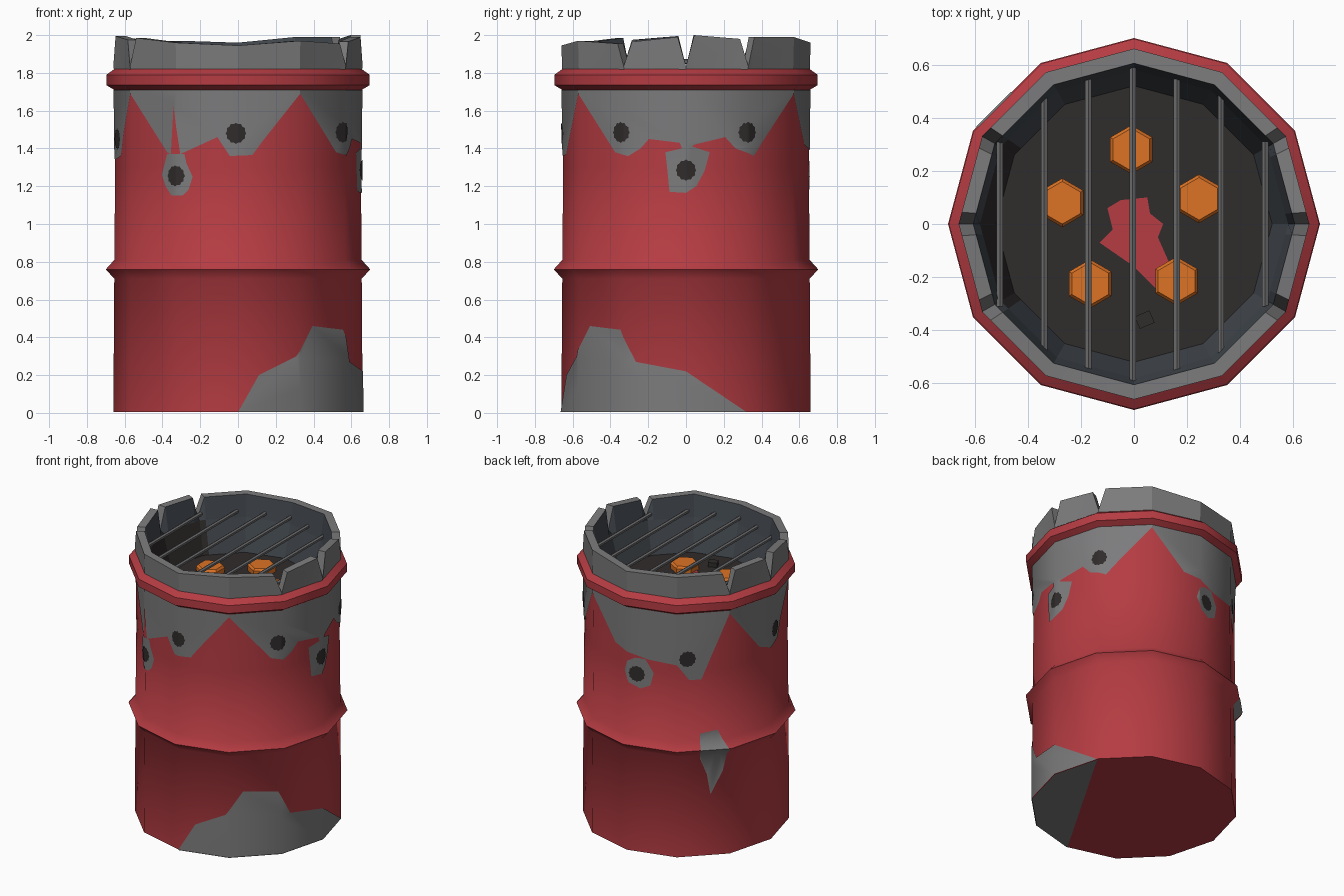
import bpy, bmesh, math
from mathutils import Vector

if "Cube" in bpy.data.objects:
    bpy.data.objects.remove(bpy.data.objects["Cube"])


def material(name, r, g, b):
    m = bpy.data.materials.new(name)
    m.diffuse_color = (r, g, b, 1)
    m.use_nodes = True
    m.node_tree.nodes["Principled BSDF"].inputs["Base Color"].default_value = m.diffuse_color
    return m


RED = material("red paint", 0.46, 0.045, 0.055)
STEEL = material("bare steel", 0.2, 0.2, 0.205)
SLATE = material("inner steel", 0.055, 0.065, 0.077)
SOOT = material("soot", 0.03, 0.025, 0.025)
EMBER = material("ember orange", 0.72, 0.17, 0.018)
BARS = material("grill steel", 0.15, 0.15, 0.155)

# drum outline: (height, radius)
PROFILE = [(0.004, 0.66), (0.71, 0.655), (0.76, 0.70), (0.81, 0.655),
           (1.3, 0.65), (1.71, 0.655), (1.735, 0.697), (1.79, 0.697), (1.82, 0.655)]


def radius(z):
    for (z0, r0), (z1, r1) in zip(PROFILE, PROFILE[1:]):
        if z <= z1:
            return r0 + (r1 - r0) * max(0, z - z0) / (z1 - z0)
    return PROFILE[-1][1]


def on_side(phi, z, r):
    """Point on a twelve-sided drum; phi in degrees from the front towards +x."""
    k = math.floor(phi / 30 + 1e-6)
    t = phi / 30 - k
    a, b = (Vector((r * math.sin(math.radians(30 * j)), -r * math.cos(math.radians(30 * j)), z))
            for j in (k, k + 1))
    return a.lerp(b, t)


def finish(bm, name, mats, smooth=None):
    me = bpy.data.meshes.new(name)
    bm.to_mesh(me)
    bm.free()
    ob = bpy.data.objects.new(name, me)
    bpy.context.collection.objects.link(ob)
    for m in mats:
        me.materials.append(m)
    if smooth:
        bpy.ops.object.select_all(action='DESELECT')
        ob.select_set(True)
        bpy.context.view_layer.objects.active = ob
        bpy.ops.object.shade_smooth_by_angle(angle=math.radians(smooth))
    return ob


def loft(rings, cap_start=False, cap_end=False):
    bm = bmesh.new()
    vs = [[bm.verts.new(p) for p in ring] for ring in rings]
    n = len(vs[0])
    for a, b in zip(vs, vs[1:]):
        for i in range(n):
            j = (i + 1) % n
            bm.faces.new((a[i], a[j], b[j], b[i]))
    if cap_start:
        bm.faces.new(vs[0][::-1])
    if cap_end:
        bm.faces.new(vs[-1])
    return bm


def wrapped_patch(name, outline, mat, lift):
    """Thin sheet drawn as (phi, z) and wrapped around the drum."""
    bm = bmesh.new()
    face = bm.faces.new([bm.verts.new((p, z, 0)) for p, z in outline])
    face.normal_update()
    if face.normal.z < 0:
        face.normal_flip()
    bmesh.ops.triangulate(bm, faces=bm.faces[:])
    cuts = [((30 * k, 0, 0), (1, 0, 0)) for k in range(-4, 13)]
    cuts += [((0, z, 0), (0, 1, 0)) for z, _ in PROFILE]
    for co, no in cuts:
        bmesh.ops.bisect_plane(bm, geom=bm.verts[:] + bm.edges[:] + bm.faces[:],
                               dist=1e-5, plane_co=co, plane_no=no)
    for v in bm.verts:
        v.co = on_side(v.co.x, v.co.y, radius(v.co.y) + lift)
    return finish(bm, name, [mat], 50)


def flat_patch(name, outline, z, mat, down=False):
    bm = bmesh.new()
    f = bm.faces.new([bm.verts.new((x, y, z)) for x, y in outline])
    f.normal_update()
    if (f.normal.z < 0) != down:
        f.normal_flip()
    return finish(bm, name, [mat])


# drum body with two raised hoops
steps = range(0, 360, 30)
finish(loft([[on_side(p, z, r) for p in steps] for z, r in PROFILE], cap_start=True),
       "drum_body", [RED], 50)

# worn steel rim with V-shaped notches on both sides
heights = [1.945, 1.97, 1.965, 2.0, 1.99, 1.99, 1.96, 1.97, 1.98, 1.995, 1.985, 1.96]
columns = []
for k, top in enumerate(heights):
    phi = 30 * k
    if k in (2, 3, 4, 8, 9, 10):
        columns += [(phi - 4, top - 0.01), (phi, 1.835), (phi + 4, top)]
    else:
        columns.append((phi, top))
finish(loft([[on_side(p, 1.81, 0.655) for p, t in columns],
             [on_side(p, t, 0.66) for p, t in columns],
             [on_side(p, t, 0.605) for p, t in columns]]), "rim", [STEEL], 25)

# sloping inner wall, sooty on the left, and the ash bed
FLOOR = 1.6
bm = loft([[on_side(p, t, 0.605) for p, t in columns],
           [on_side(p, 1.82, 0.58) for p, t in columns],
           [on_side(p, FLOOR, 0.52) for p, t in columns]], cap_end=True)
for f in bm.faces:
    c = f.calc_center_median()
    if len(f.verts) > 4 or (c.x < -0.4 and c.z < 1.85):
        f.material_index = 1
finish(bm, "fire_bowl", [SLATE, SOOT])

# chipped paint below the upper hoop, one piece between each pair of peaks
band_front = [(-60, 1.71), (-60, 1.69), (-36, 1.38), (-33.5, 1.37), (-31.5, 1.63),
              (-28, 1.37), (-10, 1.46), (-4, 1.36), (7, 1.365), (12, 1.44),
              (30, 1.69), (30, 1.71)]
band_right = [(30, 1.71), (30, 1.69), (54, 1.38), (62, 1.36), (68, 1.4), (72, 1.45),
              (87, 1.43), (94, 1.42), (109, 1.46), (114, 1.4), (124, 1.36),
              (130, 1.44), (150, 1.69), (150, 1.71)]
band_back = [(150, 1.71), (150, 1.69), (170, 1.42), (193, 1.36), (210, 1.35),
             (217, 1.24), (224, 1.24), (240, 1.69), (240, 1.71)]
band_left = [(240, 1.71), (240, 1.69), (262, 1.38), (272, 1.34), (282, 1.36),
             (287, 1.48), (300, 1.69), (300, 1.71)]
# chips around the low holes
chip_front = [(-36, 1.37), (-39.5, 1.26), (-37, 1.2), (-33, 1.15), (-27, 1.15),
              (-24, 1.18), (-22, 1.25), (-25, 1.32), (-26, 1.37)]
chip_right = [(87, 1.43), (88, 1.4), (80, 1.38), (81, 1.28), (82, 1.17), (90, 1.165),
              (95, 1.2), (99, 1.28), (101.5, 1.38), (93, 1.41), (94, 1.42)]
chip_back = [(180, 1.33), (178, 1.26), (181, 1.18), (188, 1.15), (194, 1.18),
             (196, 1.27), (191, 1.36), (185, 1.36)]
# larger scrapes
scrape_left = [(223, 0.86), (233, 0.88), (239, 0.74), (236, 0.59), (229, 0.43),
               (227, 0.57), (223, 0.69)]
scrape_base = [(0, 0.004), (10, 0.2), (28, 0.3), (38, 0.46), (58, 0.44), (66, 0.27),
               (90, 0.22), (119, 0.004)]
patches = dict(band_front=band_front, band_right=band_right, band_back=band_back,
               band_left=band_left, chip_front=chip_front, chip_right=chip_right,
               chip_back=chip_back, scrape_left=scrape_left, scrape_base=scrape_base)
for name, outline in patches.items():
    wrapped_patch("bare_" + name, outline, STEEL, 0.004)

# scrape continuing under the base
flat_patch("bare_scrape_underside",
           [on_side(p, 0, 0.66).xy for p in (0, 30, 60, 90, 119)], 0, STEEL, down=True)

# ragged air holes
for i, (phi, z) in enumerate([(-30.5, 1.255), (-1, 1.48), (58, 1.485), (90, 1.285),
                              (120, 1.485), (186, 1.25), (216, 1.39), (277, 1.45)]):
    ring = []
    for k in range(24):
        a, r = math.tau * k / 24, (0.056, 0.05)[k % 2]
        ring.append((phi + math.degrees(r * math.cos(a) / 0.65), z + r * math.sin(a)))
    wrapped_patch(f"air_hole_{i}", ring, SOOT, 0.008)

# grill bars across the drum
for i in range(7):
    x = -0.505 + i * 0.1665
    half = 0.6 - 0.27 * abs(x) if abs(x) < 0.3 else 1.12 - 2 * abs(x) + 0.8 * (abs(x) - 0.3)
    half = max(half, 0.31)
    bm = bmesh.new()
    bmesh.ops.create_cone(bm, cap_ends=True, segments=6, radius1=0.014, radius2=0.014,
                          depth=2 * half)
    for v in bm.verts:
        v.co = Vector((v.co.x + x, v.co.z, 1.86 - v.co.y))
    bmesh.ops.recalc_face_normals(bm, faces=bm.faces[:])
    finish(bm, f"grill_bar_{i}", [BARS])

# glowing hexagonal coals
for i, (x, y) in enumerate([(-0.01, 0.28), (0.245, 0.095), (0.16, -0.215),
                            (-0.165, -0.225), (-0.27, 0.08)]):
    rings = [[(x + r * math.sin(math.radians(60 * k)), y - r * math.cos(math.radians(60 * k)), z)
              for k in range(6)]
             for r, z in ((0.09, FLOOR - 0.01), (0.092, FLOOR + 0.035), (0.08, FLOOR + 0.05))]
    finish(loft(rings, cap_end=True), f"coal_{i}", [EMBER])

# burnt lump and a fallen paint flake on the ash
bm = bmesh.new()
bmesh.ops.create_cube(bm, size=1)
c, s = math.cos(0.4), math.sin(0.4)
for v in bm.verts:
    px, py = v.co.x * 0.06, v.co.y * 0.05
    v.co = Vector((0.04 + px * c - py * s, -0.36 + px * s + py * c, FLOOR + 0.01 + v.co.z * 0.04))
finish(bm, "burnt_lump", [SOOT])
flat_patch("paint_flake", [(-0.1, 0.06), (-0.05, 0.09), (0.05, 0.1), (0.06, 0.04), (0.11, 0),
                           (0.09, -0.05), (0.13, -0.14), (0.13, -0.21), (0.08, -0.24),
                           (0, -0.16), (-0.13, -0.07), (-0.08, -0.02)], FLOOR + 0.005, RED)
